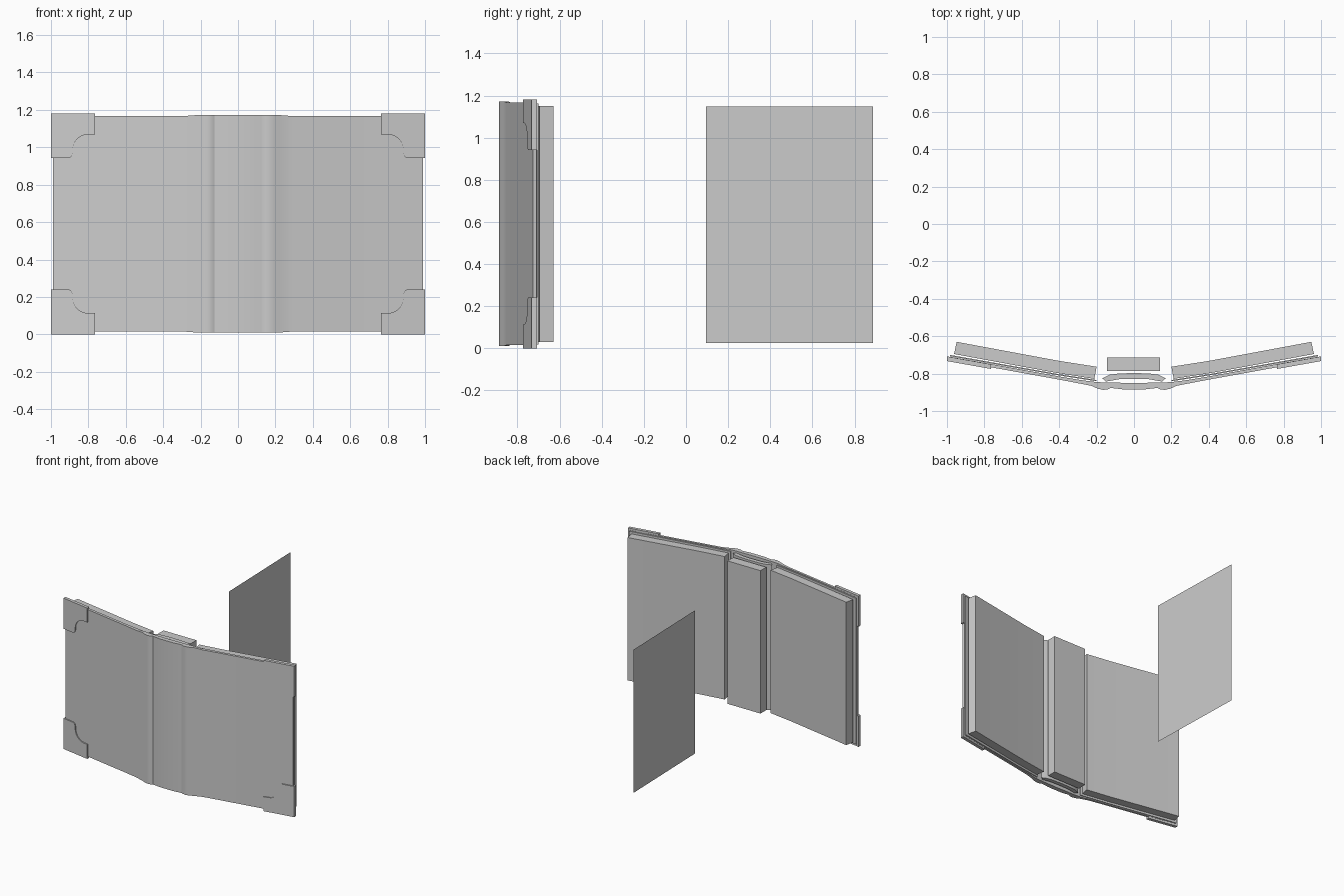
import bpy, bmesh, math

if "Cube" in bpy.data.objects:
    bpy.data.objects.remove(bpy.data.objects["Cube"])


def finish(name, bm, angle=30):
    bmesh.ops.recalc_face_normals(bm, faces=bm.faces[:])
    me = bpy.data.meshes.new(name)
    bm.to_mesh(me)
    bm.free()
    ob = bpy.data.objects.new(name, me)
    bpy.context.collection.objects.link(ob)
    bpy.context.view_layer.objects.active = ob
    ob.select_set(True)
    bpy.ops.object.shade_smooth_by_angle(angle=math.radians(angle))
    ob.select_set(False)
    return ob


def strip(name, outer, inner, z0, z1, flare=0.0):
    """Upright strip between two matching plan curves; flare lengthens the middle."""
    bm = bmesh.new()
    rings = []
    for (ox, oy), (ix, iy) in zip(outer, inner):
        f = flare if abs(ox) < 0.27 else 0
        rings.append([bm.verts.new(p) for p in (
            (ox, oy, z0 - f), (ox, oy, z1 + f), (ix, iy, z1 + f), (ix, iy, z0 - f))])
    for a, b in zip(rings, rings[1:]):
        for k in range(4):
            bm.faces.new((a[k], a[(k + 1) % 4], b[(k + 1) % 4], b[k]))
    bm.faces.new(rings[0])
    bm.faces.new(rings[-1])
    return finish(name, bm)


def both(half):
    return half + [(-x, y) for x, y in reversed(half) if x != 0]


# Cover: two boards joined by a ridged spine
outer = both([(-0.988, -0.727), (-0.76, -0.767), (-0.4, -0.832), (-0.29, -0.853),
              (-0.225, -0.866), (-0.195, -0.88), (-0.165, -0.887), (-0.14, -0.884),
              (-0.125, -0.876), (-0.11, -0.878), (-0.06, -0.884), (0, -0.885)])
inner = both([(-0.984, -0.71), (-0.756, -0.75), (-0.4, -0.815), (-0.285, -0.834),
              (-0.22, -0.843), (-0.195, -0.845), (-0.165, -0.847), (-0.14, -0.848),
              (-0.125, -0.848), (-0.11, -0.848), (-0.06, -0.849), (0, -0.85)])
strip("cover", outer, inner, 0.015, 1.167, 0.005)

# Spine lining, a shallow arch behind the pages
strip("spine_lining",
      both([(-0.15, -0.842), (-0.125, -0.838), (-0.08, -0.83), (0, -0.828)]),
      both([(-0.17, -0.825), (-0.13, -0.806), (-0.08, -0.799), (0, -0.797)]),
      0.02, 1.16)

for s, side in ((-1, "left"), (1, "right")):
    # Endpaper between board and pages
    strip("endpaper_" + side,
          [(s * 0.984, -0.707), (s * 0.4, -0.810), (s * 0.2, -0.841)],
          [(s * 0.983, -0.700), (s * 0.4, -0.803), (s * 0.2, -0.834)], 0.018, 1.163)
    # Page block
    strip("pages_" + side,
          [(s * 0.962, -0.695), (s * 0.42, -0.795), (s * 0.212, -0.828)],
          [(s * 0.948, -0.63), (s * 0.4, -0.732), (s * 0.2, -0.763)], 0.03, 1.15)

# Middle page block
strip("pages_middle", [(-0.145, -0.787), (0.14, -0.787)],
      [(-0.145, -0.715), (0.14, -0.715)], 0.03, 1.15)

# Corner guards: L-shaped plates with a rounded inner notch
plan = [(0, 0), (0.235, 0), (0.235, 0.113), (0.2, 0.113)]
for i in range(1, 7):
    a = math.radians(90 * i / 6)
    plan.append((0.2 - 0.085 * math.sin(a), 0.198 - 0.085 * math.cos(a)))
plan += [(0.115, 0.215), (0.11, 0.23), (0.098, 0.24), (0, 0.24)]
for s, side in ((-1, "left"), (1, "right")):
    for top, level in ((0, "bottom"), (1, "top")):
        bm = bmesh.new()
        front, back = [], []
        for u, v in plan:
            z = 1.182 - v if top else v
            front.append(bm.verts.new((s * (1 - u), -0.733 - 0.178 * u, z)))
            back.append(bm.verts.new((s * (1 - u), -0.708 - 0.178 * u, z)))
        bm.faces.new(front)
        bm.faces.new(back)
        n = len(plan)
        for i in range(n):
            j = (i + 1) % n
            bm.faces.new((front[i], front[j], back[j], back[i]))
        finish(f"corner_guard_{level}_{side}", bm)

# Loose page standing behind
bm = bmesh.new()
bm.faces.new([bm.verts.new(p) for p in (
    (-0.143, 0.095, 0.025), (-0.165, 0.888, 0.025),
    (-0.165, 0.888, 1.147), (-0.143, 0.095, 1.147))])
finish("loose_page", bm)
